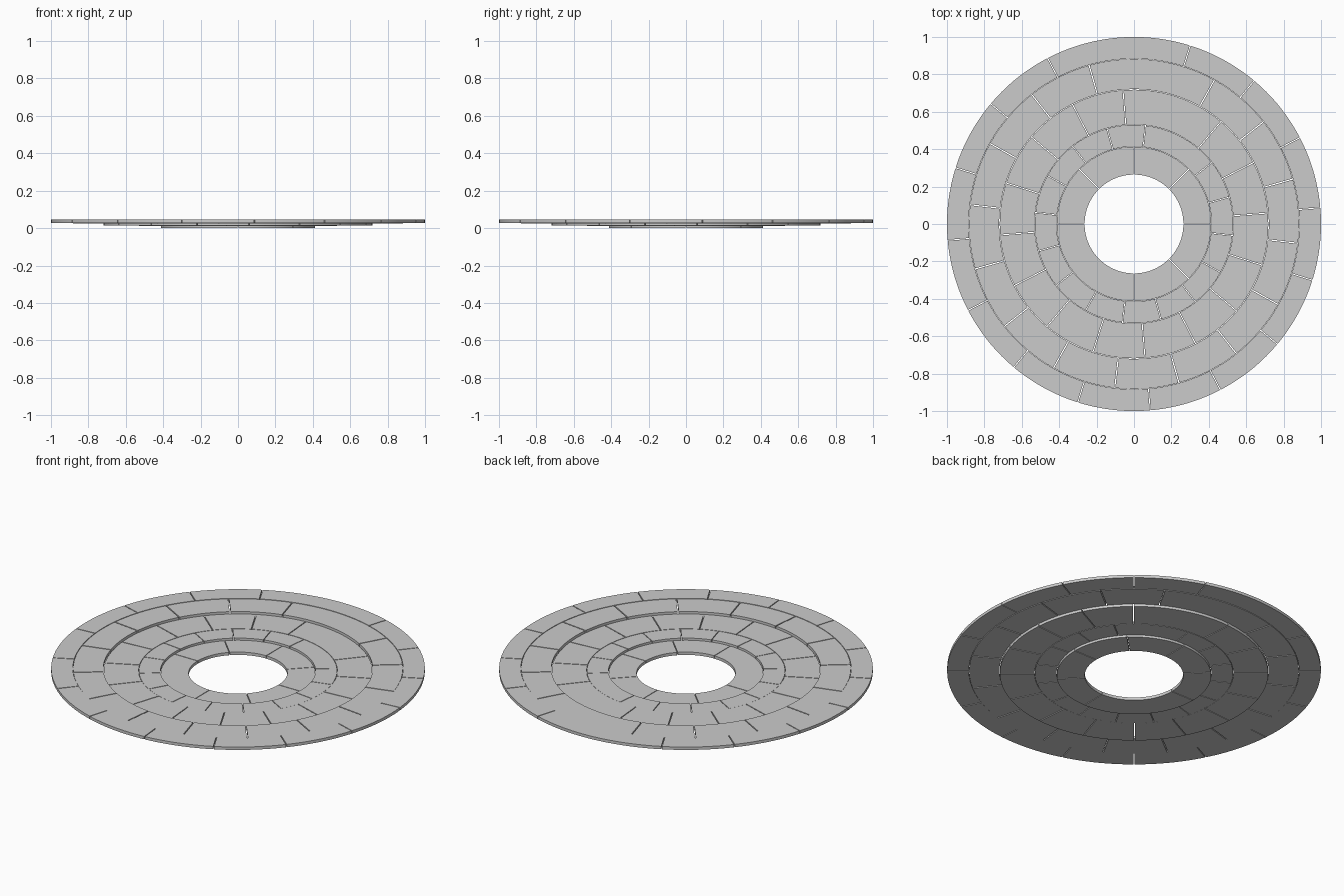
import bpy, bmesh, math

cube = bpy.data.objects.get("Cube")
if cube:
    bpy.data.objects.remove(cube, do_unlink=True)

stone = bpy.data.materials.new("light_grey_stone")
stone.use_nodes = True
GREY = (0.6, 0.6, 0.6, 1)
stone.diffuse_color = GREY
stone.node_tree.nodes["Principled BSDF"].inputs["Base Color"].default_value = GREY

THICK = 0.017


def add_block(bm, r0, r1, z, a0, a1, gap):
    """Curved slab between two angles, with a parallel-sided joint at each end."""
    steps = max(4, round(math.degrees(a1 - a0) / 2.5))
    sections = []
    for i in range(steps + 1):
        t = i / steps
        pts = []
        for r, h in ((r0, z), (r1, z), (r1, z + THICK), (r0, z + THICK)):
            trim = gap / 2 / r
            a = a0 + trim + (a1 - a0 - 2 * trim) * t
            pts.append(bm.verts.new((r * math.cos(a), r * math.sin(a), h)))
        sections.append(pts)
    for p, q in zip(sections, sections[1:]):
        for k in range(4):
            n = (k + 1) % 4
            bm.faces.new((p[k], p[n], q[n], q[k]))
    bm.faces.new(sections[0][::-1])
    bm.faces.new(sections[-1])


def add_ring(name, r0, r1, z, count, start, skipped, gap):
    """Ring of equal blocks; the joint at index `skipped` is closed into a long block."""
    bm = bmesh.new()
    step = 360 / count
    joints = [start + step * k for k in range(count) if k != skipped]
    for a, b in zip(joints, joints[1:] + [joints[0] + 360]):
        add_block(bm, r0, r1, z, math.radians(a), math.radians(b), gap)
    bmesh.ops.recalc_face_normals(bm, faces=bm.faces)
    mesh = bpy.data.meshes.new(name)
    bm.to_mesh(mesh)
    bm.free()
    mesh.materials.append(stone)
    ob = bpy.data.objects.new(name, mesh)
    bpy.context.collection.objects.link(ob)
    bpy.ops.object.select_all(action="DESELECT")
    ob.select_set(True)
    bpy.context.view_layer.objects.active = ob
    bpy.ops.object.shade_smooth_by_angle(angle=math.radians(30))


# Three sunken levels of paving, from the centre outwards
add_ring("inner_step_ring", 0.264, 0.413, 0.0, 8, 0, 5, 0.004)
add_ring("middle_step_inner_ring", 0.415, 0.530, 0.012, 16, 15.8, 2, 0.004)
add_ring("middle_step_outer_ring", 0.532, 0.718, 0.013, 16, 4.7, 3, 0.005)
add_ring("upper_step_inner_ring", 0.721, 0.882, 0.026, 16, 15.8, 3, 0.006)
add_ring("upper_step_outer_ring", 0.884, 1.0, 0.028, 16, 5, 4, 0.005)
